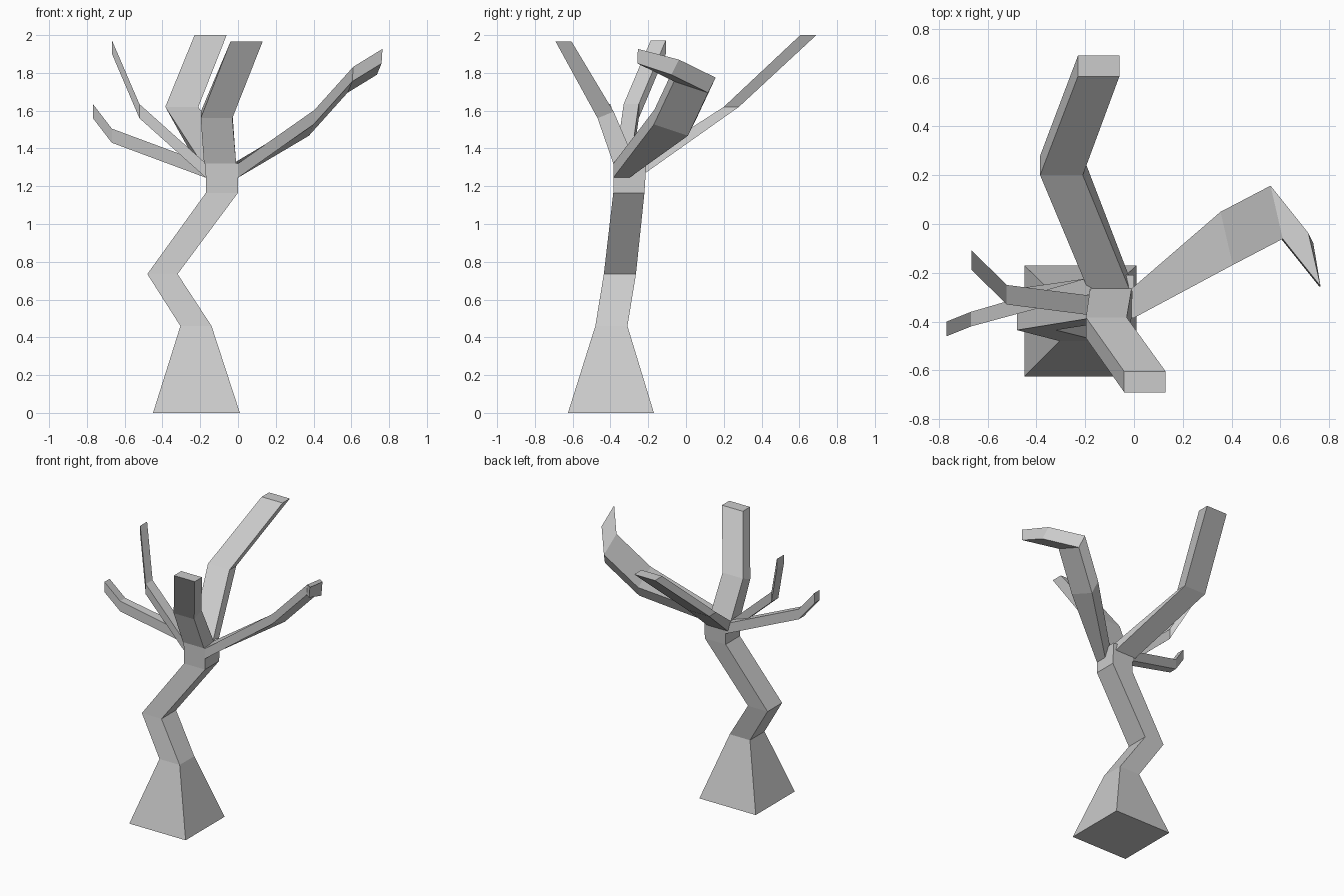
import bpy, bmesh
from mathutils import Vector

if "Cube" in bpy.data.objects:
    bpy.data.objects.remove(bpy.data.objects["Cube"])


def flat(x0, x1, y0, y1, z, zb=None):
    """Level four-sided section; zb is the height of its back edge."""
    zb = z if zb is None else zb
    return [(x0, y0, z), (x1, y0, z), (x1, y1, zb), (x0, y1, zb)]


def upright(x, y0, y1, z0, z1):
    """Four-sided section standing in the y-z plane."""
    return [(x, y0, z0), (x, y1, z0), (x, y1, z1), (x, y0, z1)]


def loft(name, rings, cap_start=False):
    """Skin a chain of four-sided sections and close the tip."""
    bm = bmesh.new()
    loops = [[bm.verts.new(p) for p in ring] for ring in rings]
    for a, b in zip(loops, loops[1:]):
        for i in range(4):
            j = (i + 1) % 4
            bm.faces.new((a[i], a[j], b[j], b[i]))
    bm.faces.new(loops[-1])
    if cap_start:
        bm.faces.new(loops[0][::-1])
    bmesh.ops.recalc_face_normals(bm, faces=bm.faces)
    mesh = bpy.data.meshes.new(name)
    bm.to_mesh(mesh)
    bm.free()
    obj = bpy.data.objects.new(name, mesh)
    bpy.context.collection.objects.link(obj)
    return obj


# Crooked trunk with flared foot and square fork at the top
loft("trunk", [
    flat(-0.45, 0.01, -0.625, -0.17, 0),
    flat(-0.305, -0.14, -0.48, -0.31, 0.46),
    flat(-0.48, -0.32, -0.435, -0.265, 0.735),
    flat(-0.17, 0.0, -0.385, -0.22, 1.165),
    flat(-0.17, 0.0, -0.385, -0.215, 1.245),
    flat(-0.175, 0.0, -0.385, -0.21, 1.32),
], cap_start=True)

# Thick branch leaning forward
loft("front_branch", [
    flat(-0.18, -0.01, -0.385, -0.265, 1.32),
    flat(-0.197, -0.03, -0.468, -0.383, 1.56, 1.595),
    flat(-0.04, 0.13, -0.69, -0.605, 1.965),
])

# Long branch leaning back
loft("back_branch", [
    flat(-0.19, -0.02, -0.265, -0.215, 1.32, 1.27),
    flat(-0.385, -0.21, 0.2, 0.28, 1.62),
    flat(-0.23, -0.06, 0.605, 0.69, 2.0),
])

# Broad flat branch on the right: one slanted section moved along a path
section = [Vector(v) for v in
           ((0, 0, 0), (0.025, -0.18, 0.06), (0.03, -0.178, 0.137), (-0.02, 0.04, 0.08))]
path = [(0.375, 0.01, 1.467), (0.58, 0.117, 1.695), (0.735, -0.077, 1.79)]
root = [(0, -0.30, 1.245), (0, -0.385, 1.245), (0, -0.385, 1.32), (-0.01, -0.265, 1.33)]
loft("right_branch", [root] + [[Vector(p) + v for v in section] for p in path])

# Two thin branches on the left
loft("upper_left_branch", [
    upright(-0.17, -0.375, -0.295, 1.245, 1.32),
    upright(-0.522, -0.33, -0.25, 1.56, 1.635),
    upright(-0.667, -0.187, -0.107, 1.9, 1.972),
])
loft("lower_left_branch", [
    upright(-0.17, -0.285, -0.215, 1.245, 1.32),
    upright(-0.668, -0.42, -0.36, 1.43, 1.505),
    upright(-0.768, -0.46, -0.4, 1.56, 1.635),
])
